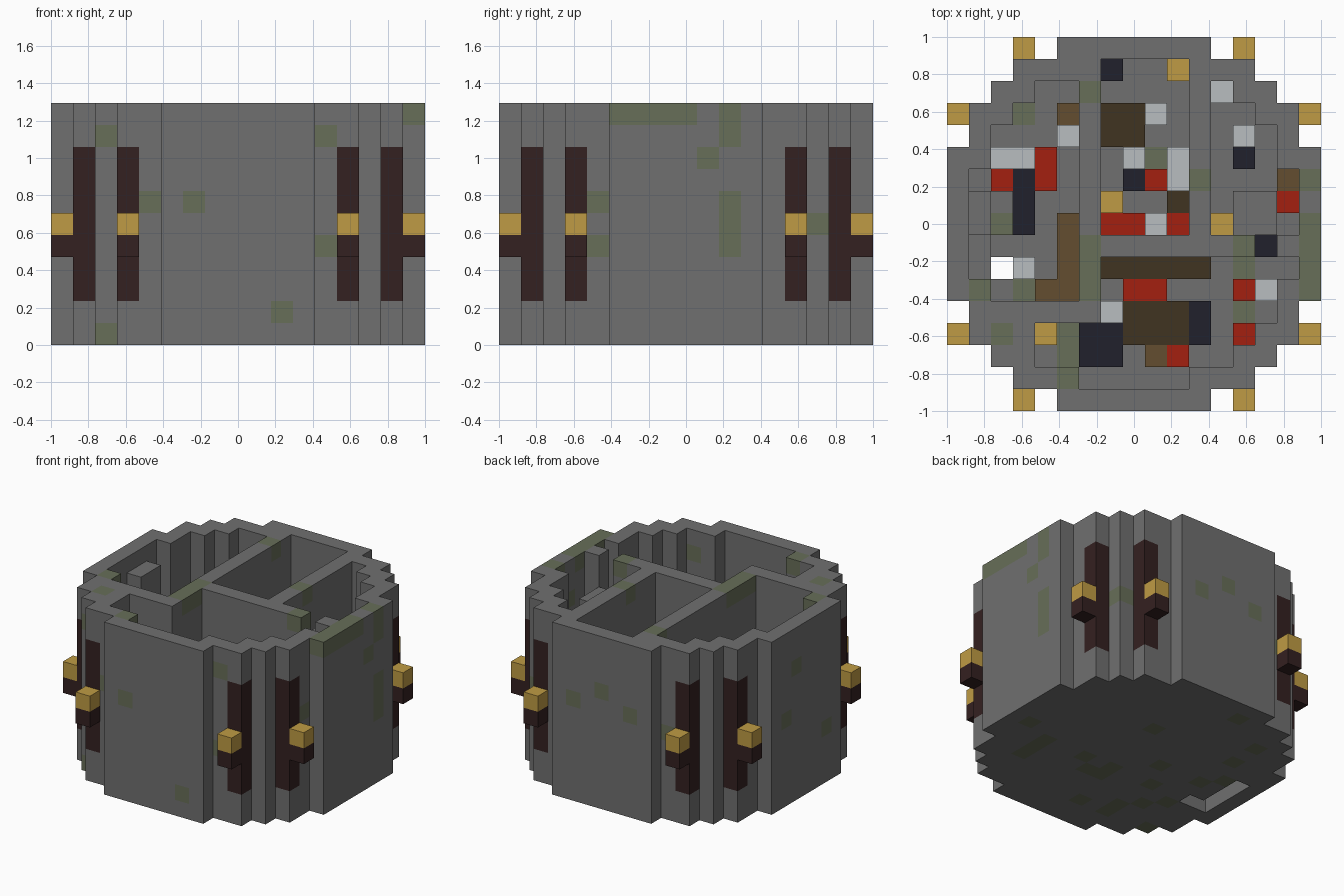
import bpy, random
from mathutils import Vector

if "Cube" in bpy.data.objects:
    bpy.data.objects.remove(bpy.data.objects["Cube"])

N, H = 17, 11
S = 2 / N
random.seed(4)

# Palette (linear)
PALETTE = {
    "stone": (.16, .16, .16), "moss": (.136, .156, .098),
    "dark_timber": (.034, .015, .015), "gold": (.52, .33, .058),
    "silver": (.48, .51, .53), "red": (.37, .014, .005),
    "navy": (.015, .015, .025), "oak": (.125, .076, .03),
    "walnut": (.05, .034, .015),
}
NAMES = list(PALETTE)
MATS = []
for name, rgb in PALETTE.items():
    m = bpy.data.materials.new(name)
    m.use_nodes = True
    m.diffuse_color = (*rgb, 1)
    bsdf = m.node_tree.nodes["Principled BSDF"]
    bsdf.inputs["Base Color"].default_value = (*rgb, 1)
    bsdf.inputs["Roughness"].default_value = .9
    MATS.append(m)

grid = {}  # cell -> (part, colour)


def fill(part, colour, i0, i1, j0, j1, k0, k1):
    """Fill an inclusive block of cells."""
    for i in range(i0, i1 + 1):
        for j in range(j0, j1 + 1):
            for k in range(k0, k1 + 1):
                grid[i, j, k] = (part, colour)


def stack(part, colour, cells, top=1):
    for i, j in cells:
        fill(part, colour, i, i, j, j, 1, top)


def paint(colour, cells):
    for c in cells:
        if c in grid:
            grid[c] = (grid[c][0], colour)


# Stepped round footprint: half width for each distance from the middle row
HALF = [8, 8, 8, 8, 7, 7, 6, 5, 3]


def inside(i, j):
    return abs(j - 8) <= 8 and abs(i - 8) <= HALF[abs(j - 8)]


def hollow(i, j):
    return all(inside(i + a, j + b) for a in (-1, 0, 1) for b in (-1, 0, 1))


# Floor and outer wall
for i in range(N):
    for j in range(N):
        if inside(i, j):
            fill("floor", "stone", i, i, j, j, 0, 0)
            if not hollow(i, j):
                fill("outer_wall", "stone", i, i, j, j, 1, H - 1)

# Inner walls dividing the rooms
for block in ((6, 6, 4, 15), (7, 13, 7, 7), (15, 15, 7, 7),
              (11, 11, 8, 14), (2, 5, 4, 4), (3, 3, 3, 3)):
    fill("inner_wall", "stone", *block, 1, H - 1)

# Stone ledges and the capped shaft along the side wall
fill("ledge", "stone", 13, 14, 8, 9, 1, 8)
fill("ledge", "stone", 1, 1, 8, 9, 3, H - 2)
fill("ledge", "stone", 2, 2, 8, 9, 1, 7)
fill("ledge", "stone", 1, 1, 6, 7, 3, 6)
for c in ((2, 6), (1, 6), (1, 7), (1, 8), (1, 9)):
    grid.pop((*c, 0), None)

# Furnishings standing on the floor
stack("chest", "navy", [(7, 15), (3, 8), (3, 9), (3, 10), (8, 10), (13, 11), (14, 7),
                        (11, 3), (11, 4)], 2)
stack("chest", "navy", [(a, b) for a in (6, 7) for b in (2, 3)], 2)
stack("lamp", "gold", [(10, 15), (7, 9), (12, 8), (4, 3)], 3)
stack("bench", "oak", [(5, 13), (4, 5), (15, 10), (9, 2)] + [(5, j) for j in range(5, 9)], 2)
stack("table", "walnut", [(7, 12), (8, 12), (7, 13), (8, 13), (10, 9)], 2)
stack("table", "walnut", [(i, 6) for i in range(7, 12)], 2)
stack("table", "walnut", [(i, j) for i in (8, 9, 10) for j in (3, 4)], 2)
stack("armour", "silver", [(12, 14), (9, 13), (5, 12), (13, 12), (2, 11), (3, 11), (8, 11),
                           (10, 10), (10, 11), (9, 8), (3, 6), (14, 5), (7, 4)], 3)
stack("cushion", "red", [(2, 10), (4, 10), (4, 11), (9, 10), (15, 9), (7, 8), (8, 8),
                         (10, 8), (8, 5), (9, 5), (13, 5), (13, 3), (10, 2)], 2)

# Timber posts set in the wall, with a bracket and lamp on each
for a in (0, 1):
    for b in (0, 1):
        for swap in (False, True):
            def place(u, v):
                u, v = (16 - u if a else u), (16 - v if b else v)
                return (v, v, u, u) if swap else (u, u, v, v)
            fill("timber_post", "dark_timber", *place(3, 1), 2, 8)
            fill("torch", "dark_timber", *place(3, 0), 4, 4)
            fill("torch", "gold", *place(3, 0), 5, 5)

# Moss patches on the outside faces
paint("moss", [(2, 2, 9), (12, 1, 9), (4, 1, 6), (6, 0, 6), (12, 1, 4), (10, 0, 1), (2, 2, 0)])
paint("moss", [(16, 7, 10), (16, 8, 10), (16, 10, 9), (16, 10, 10), (16, 9, 8),
               (16, 10, 4), (16, 10, 5), (16, 10, 6), (14, 14, 5), (15, 4, 6), (15, 4, 4)])
paint("moss", [(10, 16, 6), (8, 16, 7), (6, 16, 6), (4, 15, 5), (0, 6, 3), (0, 9, 8), (0, 10, 5)])

# Moss on wall tops, and on the floors
paint("moss", [(i, j, H - 1) for i, j in ((6, 14), (11, 10), (13, 7), (6, 5), (6, 6), (6, 7),
                                          (1, 5), (2, 3), (5, 1), (16, 5), (16, 6))])
paint("moss", [(i, j, 0) for i, j in ((3, 13), (9, 11), (13, 6), (3, 5), (13, 4), (5, 2), (5, 3))])
paint("moss", [(2, 8, 7)])
under = [c for c in grid if c[2] == 0 and (c[0], c[1], 1) in grid
         and hollow(c[0], c[1])]
paint("moss", random.sample(sorted(under), 14))

# Six face directions with their corner offsets
SIDES = []
for axis in range(3):
    for sign in (0, 1):
        u, v = (axis + 1) % 3, (axis + 2) % 3
        ring = []
        for p, q in ((0, 0), (1, 0), (1, 1), (0, 1)):
            c = [0, 0, 0]
            c[axis], c[u], c[v] = sign, p, q
            ring.append(tuple(c))
        step = [0, 0, 0]
        step[axis] = 2 * sign - 1
        SIDES.append((step, ring if sign else ring[::-1]))

# One mesh for each part, made from its exposed faces only
for part in sorted({p for p, _ in grid.values()}):
    index, verts, faces, colours = {}, [], [], []
    for cell, (owner, colour) in grid.items():
        if owner != part:
            continue
        for step, ring in SIDES:
            if tuple(a + b for a, b in zip(cell, step)) in grid:
                continue
            face = []
            for off in ring:
                corner = tuple(a + b for a, b in zip(cell, off))
                if corner not in index:
                    index[corner] = len(verts)
                    verts.append(Vector(corner) * S - Vector((1, 1, 0)))
                face.append(index[corner])
            faces.append(face)
            colours.append(NAMES.index(colour))
    mesh = bpy.data.meshes.new(part)
    mesh.from_pydata(verts, [], faces)
    for m in MATS:
        mesh.materials.append(m)
    for poly, c in zip(mesh.polygons, colours):
        poly.material_index = c
    mesh.update()
    bpy.context.collection.objects.link(bpy.data.objects.new(part, mesh))
